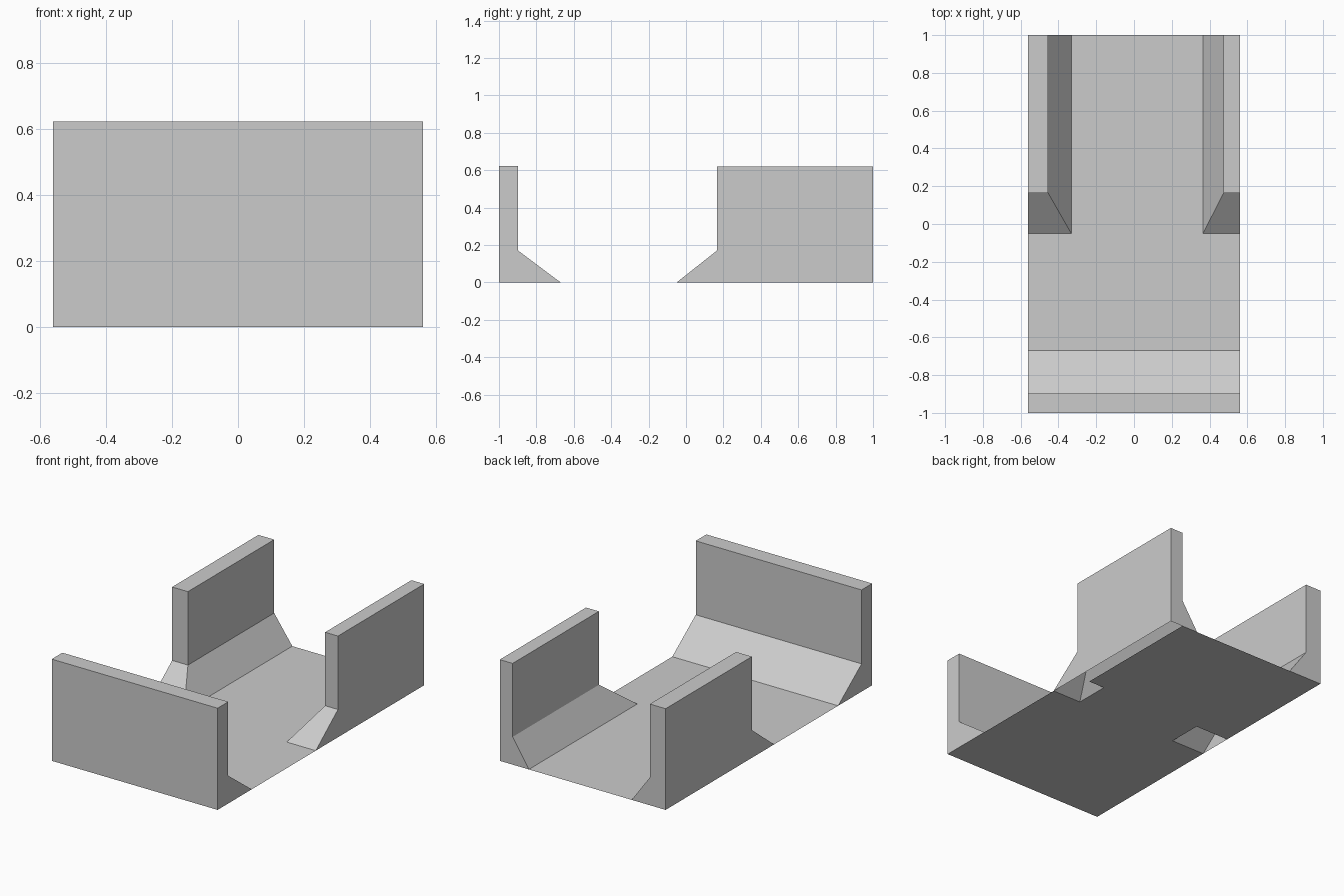
import bpy, bmesh

if "Cube" in bpy.data.objects:
    bpy.data.objects.remove(bpy.data.objects["Cube"])

X, TOP, STEP = 0.562, 0.62, 0.17      # half width, wall height, ramp height
Y_TOE, Y_WALL = -0.05, 0.165          # side wall ramp toe and wall front


def make_object(name, bm):
    bmesh.ops.remove_doubles(bm, verts=bm.verts, dist=0.0001)
    bmesh.ops.recalc_face_normals(bm, faces=bm.faces)
    mesh = bpy.data.meshes.new(name)
    bm.to_mesh(mesh)
    bm.free()
    bpy.context.collection.objects.link(bpy.data.objects.new(name, mesh))


def face(bm, pts):
    return bm.faces.new([bm.verts.new(p) for p in pts])


# Front wall with sloped foot, open underneath where the floor closes it
bm = bmesh.new()
profile = [(-1, 0), (-1, TOP + .003), (-0.897, TOP + .003), (-0.897, STEP), (-0.67, 0)]
for a, b in zip(profile, profile[1:]):
    face(bm, [(-X, *a), (X, *a), (X, *b), (-X, *b)])
for x in (-X, X):
    face(bm, [(x, *p) for p in profile])
make_object("front_wall", bm)


# Side walls: inner sloped foot and front ramp meeting at a hipped corner
def side_wall(name, outer, inner, foot):
    bm = bmesh.new()
    prof = [(outer, 0), (outer, TOP), (inner, TOP), (inner, STEP), (foot, 0)]
    for (ax, az), (bx, bz) in zip(prof[:3], prof[1:4]):
        face(bm, [(ax, Y_WALL, az), (ax, 1, az), (bx, 1, bz), (bx, Y_WALL, bz)])
    # back end and front end
    face(bm, [(x, 1, z) for x, z in prof])
    face(bm, [(outer, Y_WALL, STEP), (outer, Y_WALL, TOP),
              (inner, Y_WALL, TOP), (inner, Y_WALL, STEP)])
    # inner slope, front ramp, outer ramp side
    face(bm, [(inner, Y_WALL, STEP), (inner, 1, STEP), (foot, 1, 0), (foot, Y_TOE, 0)])
    face(bm, [(outer, Y_WALL, STEP), (inner, Y_WALL, STEP), (foot, Y_TOE, 0), (outer, Y_TOE, 0)])
    face(bm, [(outer, Y_TOE, 0), (outer, Y_WALL, 0), (outer, Y_WALL, STEP)])
    make_object(name, bm)


side_wall("left_wall", -X, -0.455, -0.332)
side_wall("right_wall", X, 0.475, 0.365)

# Floor sheet with openings under the ramps and the right wall
bm = bmesh.new()
for x0, x1, y0, y1 in [(-X, X, -1, Y_TOE), (-0.332, 0.365, Y_TOE, Y_WALL),
                       (-X, 0.475, Y_WALL, 1)]:
    face(bm, [(x0, y0, 0), (x1, y0, 0), (x1, y1, 0), (x0, y1, 0)])
make_object("floor", bm)
